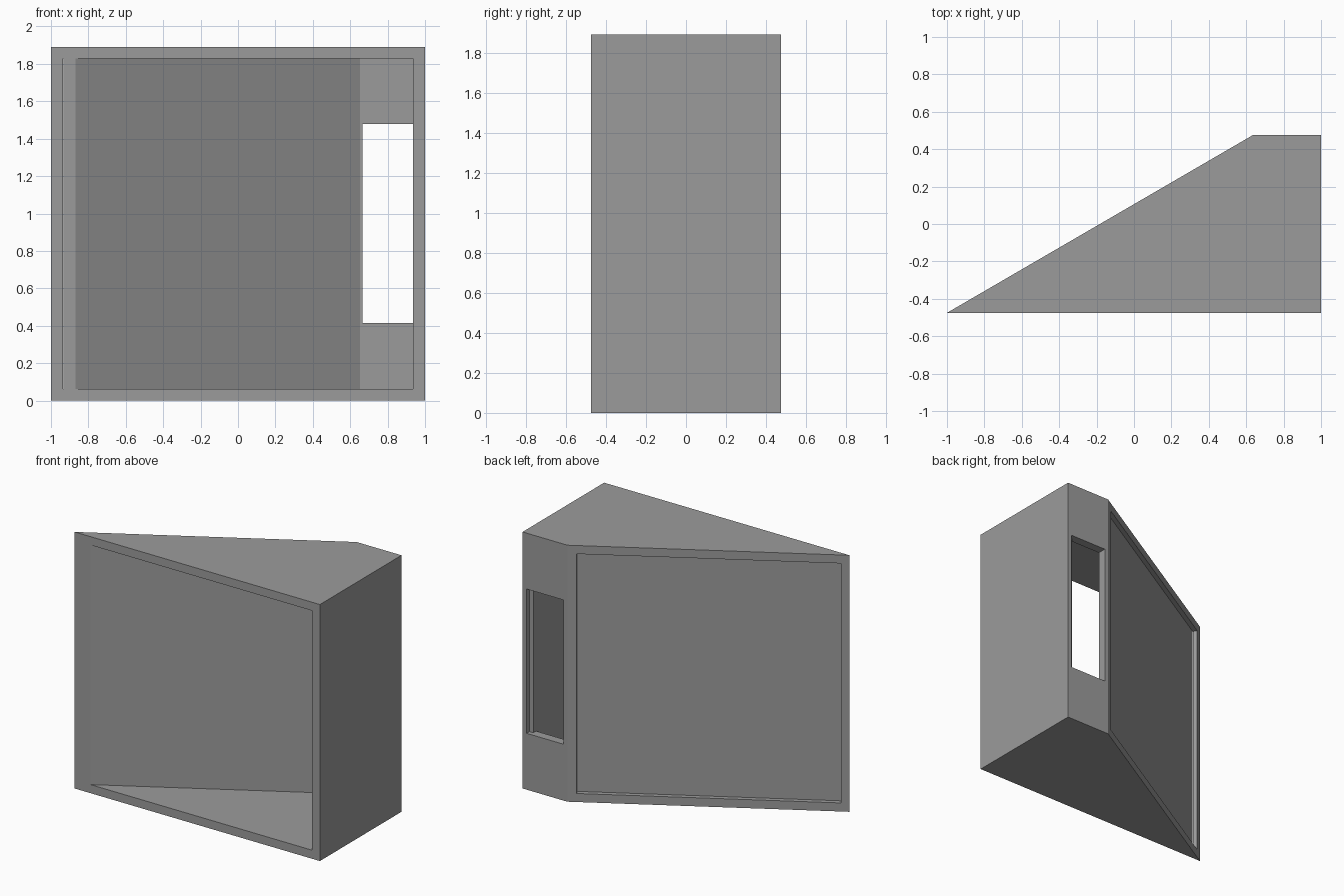
import bpy, bmesh
from mathutils import Vector

if "Cube" in bpy.data.objects:
    bpy.data.objects.remove(bpy.data.objects["Cube"])

H = 1.89      # height
T = 0.065     # wall thickness
REC = 0.0335  # depth of the rebates

grey = bpy.data.materials.new("mid grey")
grey.diffuse_color = (0.33, 0.33, 0.33, 1)
grey.use_nodes = True
grey.node_tree.nodes["Principled BSDF"].inputs["Base Color"].default_value = grey.diffuse_color


def prism(name, outline, z0, z1):
    """Upright prism from a counter-clockwise plan outline."""
    bm = bmesh.new()
    base = bm.faces.new([bm.verts.new((x, y, z0)) for x, y in outline])
    top = bmesh.ops.extrude_face_region(bm, geom=[base])["geom"]
    bmesh.ops.translate(bm, vec=(0, 0, z1 - z0),
                        verts=[v for v in top if isinstance(v, bmesh.types.BMVert)])
    bmesh.ops.recalc_face_normals(bm, faces=bm.faces)
    mesh = bpy.data.meshes.new(name)
    bm.to_mesh(mesh)
    bm.free()
    mesh.materials.append(grey)
    obj = bpy.data.objects.new(name, mesh)
    bpy.context.collection.objects.link(obj)
    return obj


def box_plan(x0, x1, y0, y1):
    return [(x0, y0), (x1, y0), (x1, y1), (x0, y1)]


# Wedge-shaped shell
A, D = Vector((-1, -0.475)), Vector((0.635, 0.475))
shell = prism("wedge_cabinet", [A, (1, -0.475), (1, 0.475), D], 0, H)

# Hollow inside, open at the front
cavity = prism("cavity_cutter",
               [(-0.87, -0.6), (1 - T, -0.6), (1 - T, 0.475 - T),
                (0.653, 0.475 - T), (-0.87, -0.475)], 0.063, H - 0.062)

# Shallow recess in the sloping back
along = (D - A).normalized()
out = Vector((-along.y, along.x))
p, q = A + along * 0.0563, D - along * 0.063
recess = prism("slope_recess_cutter",
               [p - out * REC, q - out * REC, q + out * 0.1, p + out * 0.1],
               0.063, H - 0.062)

# Opening in the narrow back strip, with a rebate on the outer side
opening = prism("opening_cutter", box_plan(0.665, 1 - T, 0.3, 0.46), 0.415, 1.478)
rebate = prism("rebate_cutter", box_plan(0.665, 0.967, 0.475 - REC, 0.6), 0.415, 1.478)

for cutter in (cavity, recess, opening, rebate):
    mod = shell.modifiers.new(cutter.name, "BOOLEAN")
    mod.operation = "DIFFERENCE"
    mod.solver = "EXACT"
    mod.object = cutter
    cutter.hide_render = True
    cutter.display_type = "WIRE"
